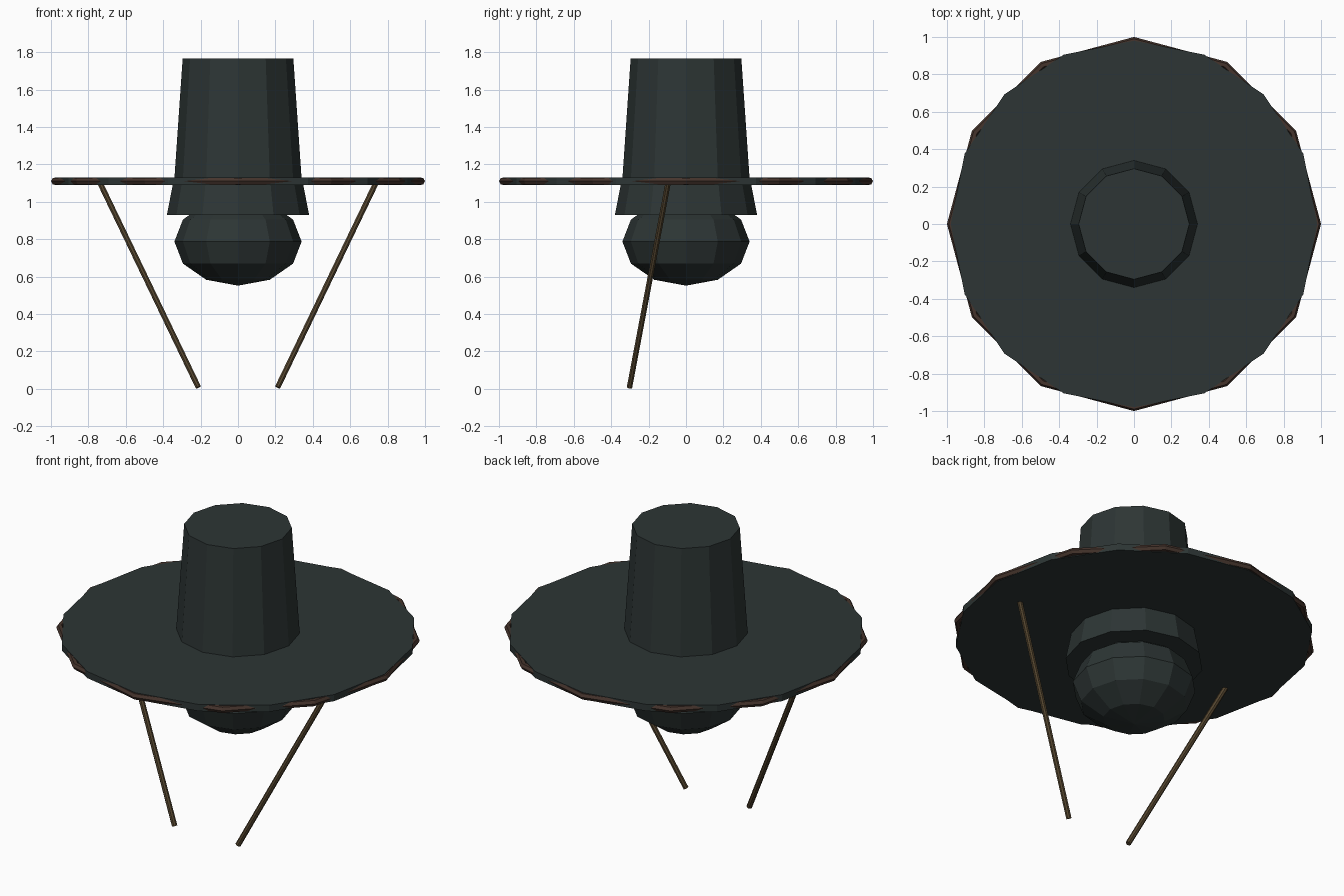
import bpy, math
from mathutils import Vector

if "Cube" in bpy.data.objects:
    bpy.data.objects.remove(bpy.data.objects["Cube"])


def material(name, rgb):
    m = bpy.data.materials.new(name)
    m.diffuse_color = (*rgb, 1)
    m.use_nodes = True
    m.node_tree.nodes["Principled BSDF"].inputs["Base Color"].default_value = m.diffuse_color
    return m


felt = material("dark felt", (0.026, 0.036, 0.035))
trim = material("brown trim", (0.060, 0.034, 0.025))
string = material("tan cord", (0.095, 0.064, 0.030))


def finish(name, mat):
    ob = bpy.context.object
    ob.name = name
    ob.data.materials.append(mat)
    return ob


def frustum(name, sides, r_low, r_high, z_low, z_high, mat):
    bpy.ops.mesh.primitive_cone_add(vertices=sides, radius1=r_low, radius2=r_high,
                                    depth=z_high - z_low,
                                    location=(0, 0, (z_low + z_high) / 2))
    return finish(name, mat)


# Tall crown, flared inner band and wide flat brim
frustum("crown", 12, 0.341, 0.296, 1.11, 1.765, felt)
frustum("inner_band", 12, 0.38, 0.345, 0.93, 1.11, felt)
frustum("brim", 16, 0.98, 0.98, 1.09, 1.13, felt)

# Trim ring that peeks out around the brim edge
bpy.ops.mesh.primitive_torus_add(major_segments=12, minor_segments=6,
                                 major_radius=0.98, minor_radius=0.02,
                                 location=(0, 0, 1.11))
finish("brim_trim", trim)

# Squashed round cap under the crown
bpy.ops.mesh.primitive_uv_sphere_add(segments=12, ring_count=6, radius=0.34,
                                     location=(0, 0, 0.787))
cap = finish("under_cap", felt)
cap.scale.z = 0.693

# Chin cords hanging from the brim, one per side
for side, label in ((-1, "left"), (1, "right")):
    top = Vector((side * 0.735, -0.097, 1.095))
    end = Vector((side * 0.212, -0.302, 0.008))
    axis = top - end
    bpy.ops.mesh.primitive_cylinder_add(vertices=8, radius=0.0155, depth=axis.length,
                                        location=(top + end) / 2)
    cord = finish(label + "_cord", string)
    cord.rotation_euler = axis.to_track_quat("Z", "Y").to_euler()
